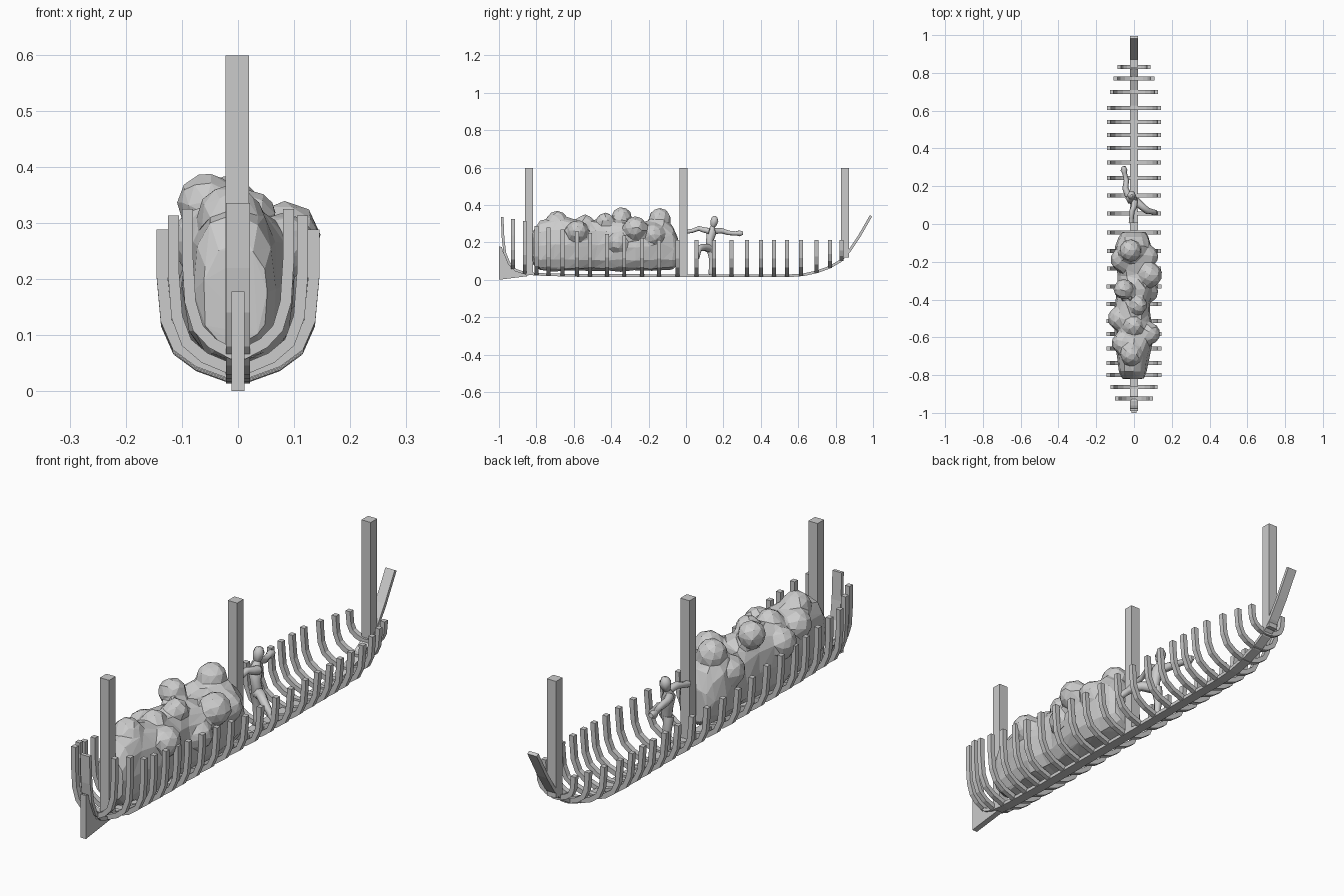
import bpy, bmesh, math, random
from mathutils import Vector, Matrix

if "Cube" in bpy.data.objects:
    bpy.data.objects.remove(bpy.data.objects["Cube"])
random.seed(4)


def finish(name, bm):
    bmesh.ops.recalc_face_normals(bm, faces=bm.faces)
    me = bpy.data.meshes.new(name)
    bm.to_mesh(me)
    bm.free()
    ob = bpy.data.objects.new(name, me)
    bpy.context.collection.objects.link(ob)
    return ob


def interp(table, t):
    if t <= table[0][0]:
        return table[0][1]
    for (a, va), (b, vb) in zip(table, table[1:]):
        if t <= b:
            return va + (vb - va) * (t - a) / (b - a)
    return table[-1][1]


def loft(bm, rings):
    vs = [[bm.verts.new(p) for p in r] for r in rings]
    n = len(vs[0])
    for a, b in zip(vs, vs[1:]):
        for i in range(n):
            bm.faces.new((a[i], a[(i + 1) % n], b[(i + 1) % n], b[i]))
    bm.faces.new(vs[0])
    bm.faces.new(vs[-1])


def band(name, path, thick, width, place):
    """Rectangular timber along a 2D path; place(u, v, w) gives the 3D point."""
    pts = [Vector(p) for p in path]
    rings = []
    for i, p in enumerate(pts):
        d = (pts[min(i + 1, len(pts) - 1)] - pts[max(i - 1, 0)]).normalized()
        q = p + Vector((-d.y, d.x)) * thick
        h = width / 2
        rings.append([place(p.x, p.y, -h), place(p.x, p.y, h),
                      place(q.x, q.y, h), place(q.x, q.y, -h)])
    bm = bmesh.new()
    loft(bm, rings)
    return finish(name, bm)


# Keel with curved stern post and raked stem
keel = [(-.99, .335), (-.985, .22), (-.975, .14), (-.95, .08), (-.915, .046),
        (-.87, .03), (-.8, .022), (-.6, .016), (.55, .014), (.63, .02), (.7, .035),
        (.77, .06), (.83, .095), (.88, .15), (.93, .225), (.995, .338)]
band("keel", keel, .014, .042, lambda u, v, w: (w, u, v))

# Skeg under the stern
bm = bmesh.new()
prof = [(-1, 0), (-.84, .02), (-.9, .045), (-.95, .085), (-.975, .14), (-.985, .175), (-1, .178)]
sides = [[bm.verts.new((x, y, z)) for y, z in prof] for x in (-.012, .012)]
n = len(prof)
for s in sides:
    bm.faces.new(s)
for i in range(n):
    bm.faces.new((sides[0][i], sides[0][(i + 1) % n], sides[1][(i + 1) % n], sides[1][i]))
finish("skeg", bm)

# Ribs
rib_y = [-.925, -.862, -.8, -.735, -.66, -.583, -.513, -.423, -.33, -.236, -.144, -.046,
         .055, .15, .243, .325, .402, .47, .54, .615, .698, .77, .832]
top_z = [(-.925, .325), (-.862, .313), (-.8, .288), (-.66, .268), (-.513, .25),
         (-.33, .237), (-.144, .212), (1, .212)]
half_w = [(-.925, .1), (-.862, .125), (-.8, .145), (.615, .143), (.698, .128), (.77, .108), (.832, .088)]
for i, y in enumerate(rib_y):
    base, top, w = interp(keel, y) + .002, interp(top_z, y), interp(half_w, y)
    s = min(1, (top - base) / .2)
    half = [(.14, 0), (.52, .02), (.8, .05), (.95, .1), (1, .18)]
    right = [(u * w, base + v * s) for u, v in half] + [(w, top)]
    path = [(-u, v) for u, v in reversed(right)] + right
    band(f"rib_{i + 1}", path, .02, .021, lambda u, v, t, y=y: (u, y + t, v))

# Square masts
for name, y, z0 in (("stern_mast", -.84, .03), ("middle_mast", -.013, .02), ("bow_mast", .85, .12)):
    bm = bmesh.new()
    bmesh.ops.create_cube(bm, size=1, matrix=Matrix.Translation((-.001, y, (z0 + .598) / 2))
                          @ Matrix.Diagonal((.042, .042, .598 - z0, 1)))
    finish(name, bm)

# Lumpy cargo heap: lofted core with boulders, fused and faceted
sections = [  # y, left, right, bottom, top
    (-.82, -.065, .055, .08, .26), (-.78, -.08, .07, .05, .315), (-.71, -.09, .08, .045, .33),
    (-.64, -.1, .095, .045, .33), (-.57, -.1, .105, .045, .32), (-.49, -.115, .09, .045, .32),
    (-.42, -.1, .085, .045, .32), (-.35, -.09, .1, .045, .32), (-.27, -.085, .115, .045, .30),
    (-.19, -.1, .105, .045, .32), (-.12, -.1, .095, .045, .335), (-.07, -.08, .08, .055, .29),
    (-.042, -.065, .065, .08, .22)]
rings = []
for y, l, r, b, t in sections:
    ring = []
    for k in range(12):
        a = math.tau * k / 12
        c, s = math.cos(a), math.sin(a)
        c, s = (math.copysign(abs(v) ** .8, v) for v in (c, s))
        j = random.uniform(.95, 1.03)
        ring.append(((l + r) / 2 + (r - l) / 2 * c * j, y, (b + t) / 2 + (t - b) / 2 * s * j))
    rings.append(ring)
bm = bmesh.new()
loft(bm, rings)
lumps = [(-.055, -.345, .335, .055), (-.02, -.14, .325, .06), (-.015, -.69, .31, .06),
         (.085, -.27, .275, .065), (.08, -.58, .26, .06), (-.075, -.5, .25, .065),
         (.02, -.43, .31, .05), (-.06, -.19, .25, .065), (.07, -.17, .24, .06),
         (-.06, -.63, .27, .06), (.07, -.36, .2, .06), (0, -.54, .3, .05)]
for x, y, z, r in lumps:
    bmesh.ops.create_icosphere(bm, subdivisions=2, radius=r, matrix=Matrix.Translation((x, y, z)))
cargo = finish("cargo_heap", bm)
m = cargo.modifiers.new("fuse", 'REMESH')
m.mode, m.voxel_size = 'VOXEL', .012
m = cargo.modifiers.new("facet", 'DECIMATE')
m.ratio = .06

# Small standing figure made of tapered limbs


def limb(name, pts):
    cu = bpy.data.curves.new(name, 'CURVE')
    cu.dimensions, cu.bevel_depth, cu.bevel_resolution = '3D', 1, 1
    cu.use_fill_caps = True
    sp = cu.splines.new('POLY')
    sp.points.add(len(pts) - 1)
    for p, (x, y, z, r) in zip(sp.points, pts):
        p.co, p.radius = (x, y, z, 1), r
    sp.use_smooth = True
    bpy.context.collection.objects.link(bpy.data.objects.new(name, cu))


limb("figure_torso", [(0, .128, .145, .014), (0, .125, .17, .024), (-.008, .127, .21, .022),
                      (-.015, .135, .25, .03), (-.015, .14, .272, .018), (-.014, .145, .287, .013)])
limb("figure_head", [(-.014, .144, .278, .01), (-.014, .147, .295, .02), (-.013, .152, .315, .024),
                     (-.012, .152, .333, .017), (-.012, .151, .341, .006)])
limb("figure_forward_arm", [(-.03, .15, .26, .019), (-.046, .19, .262, .016), (-.04, .23, .25, .014),
                            (-.05, .27, .248, .012), (-.053, .285, .248, .018), (-.054, .305, .25, .01)])
limb("figure_back_arm", [(.005, .125, .26, .018), (0, .09, .268, .016), (-.01, .07, .275, .014),
                         (-.013, .035, .262, .012), (-.015, .005, .257, .013)])
limb("figure_standing_leg", [(-.012, .128, .17, .023), (-.012, .14, .11, .019), (-.01, .134, .06, .014),
                             (-.01, .135, .035, .017), (-.01, .138, .025, .012)])
limb("figure_raised_leg", [(.008, .122, .168, .023), (.04, .095, .175, .02), (.07, .07, .165, .018),
                           (.095, .065, .14, .014), (.11, .06, .125, .016), (.12, .058, .112, .01)])
